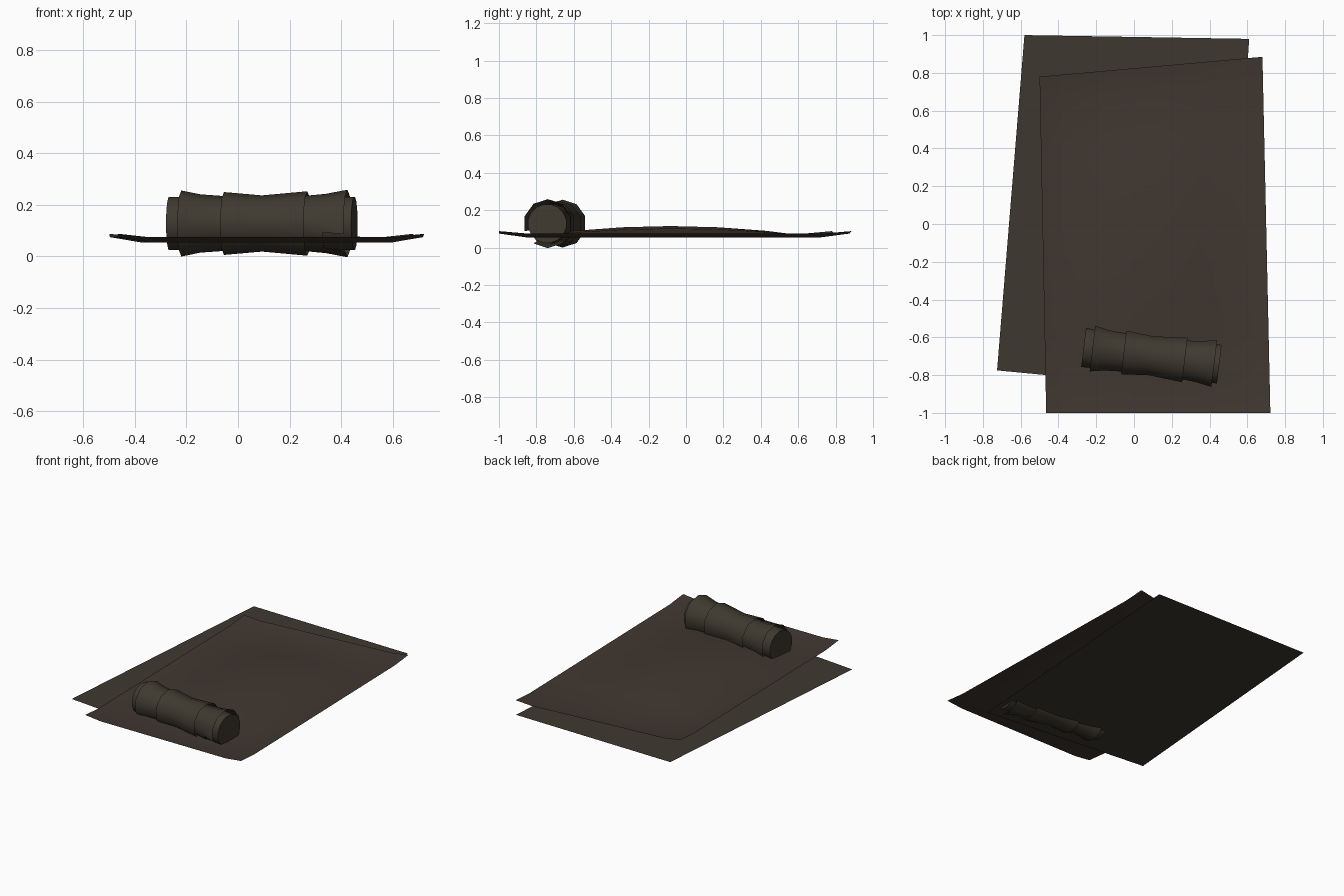
import bpy, bmesh, math
from mathutils import Vector, Matrix

if "Cube" in bpy.data.objects:
    bpy.data.objects.remove(bpy.data.objects["Cube"])


def material(name, rgb):
    m = bpy.data.materials.new(name)
    m.diffuse_color = (*rgb, 1)
    m.use_nodes = True
    m.node_tree.nodes["Principled BSDF"].inputs["Base Color"].default_value = m.diffuse_color
    return m


mat_mat = material("dark olive brown", (0.049, 0.039, 0.029))
mat_blanket = material("dark brown", (0.051, 0.038, 0.030))
mat_roll = material("dark khaki", (0.049, 0.041, 0.029))


def finish(name, bm, mat, angle=50):
    me = bpy.data.meshes.new(name)
    bm.to_mesh(me)
    bm.free()
    ob = bpy.data.objects.new(name, me)
    bpy.context.collection.objects.link(ob)
    me.materials.append(mat)
    bpy.ops.object.select_all(action='DESELECT')
    ob.select_set(True)
    bpy.context.view_layer.objects.active = ob
    bpy.ops.object.shade_smooth_by_angle(angle=math.radians(angle))
    return ob


def sheet(name, corners, us, vs, height, mat):
    """Quad grid between four corners (front left, front right, back right, back left)."""
    a, b, c, d = [Vector(p) for p in corners]
    bm = bmesh.new()
    rows = []
    for v in vs:
        row = []
        for u in us:
            p = a.lerp(b, u).lerp(d.lerp(c, u), v)
            row.append(bm.verts.new((p.x, p.y, height(u, v))))
        rows.append(row)
    for r0, r1 in zip(rows, rows[1:]):
        for i in range(len(us) - 1):
            bm.faces.new((r0[i], r0[i + 1], r1[i + 1], r1[i]))
    return finish(name, bm, mat)


# flat ground mat
sheet("ground_mat", [(-.725, -.775), (.48, -.89), (.61, .98), (-.58, 1.0)],
      [0, 1], [0, 1], lambda u, v: .042, mat_mat)


# blanket with curled edges and a slightly raised middle
def blanket_height(u, v):
    ru, rv = u in (0, 1), v in (0, 1)
    if ru and rv:
        return .088
    if ru or rv:
        return .075
    su = max(0, math.sin(math.pi * (u - .1) / .8))
    sv = max(0, math.sin(math.pi * (v - .08) / .84))
    return .055 + .06 * su ** .7 * sv ** .8


sheet("blanket", [(-.465, -1), (.722, -1), (.68, .885), (-.5, .78)],
      [0, .1, .3, .5, .7, .9, 1], [0, .08, .22, .36, .5, .64, .78, .92, 1],
      blanket_height, mat_blanket)

# rolled bedding: axis runs along local x
axis = Matrix.Translation((.0925, -.698, .128)) @ Matrix.Rotation(math.radians(-7), 4, 'Z')


def roll(name, profile, sides, caps=False, gap=()):
    bm = bmesh.new()
    rings = []
    for x, r in profile:
        rings.append([bm.verts.new((x, r * math.cos(t), r * math.sin(t)))
                      for t in [2 * math.pi * (i + .5) / sides for i in range(sides)]])
    for k, (r0, r1) in enumerate(zip(rings, rings[1:])):
        for i in range(sides):
            if (k, i) in gap:
                continue
            j = (i + 1) % sides
            bm.faces.new((r0[i], r1[i], r1[j], r0[j]))
    if caps:
        bm.faces.new(rings[0])
        bm.faces.new(rings[-1][::-1])
    bmesh.ops.recalc_face_normals(bm, faces=bm.faces[:])
    bm.transform(axis)
    return finish(name, bm, mat_roll)


roll("roll_core", [(-.362, .105), (.362, .105)], 16, caps=True)
roll("roll_wrap_left", [(-.315, .128), (-.24, .113), (-.14, .106)], 10)
roll("roll_wrap_middle", [(-.148, .122), (0, .109), (.178, .125)], 10)
roll("roll_wrap_right", [(.165, .107), (.25, .115), (.335, .131)], 10, gap={(1, 5)})
